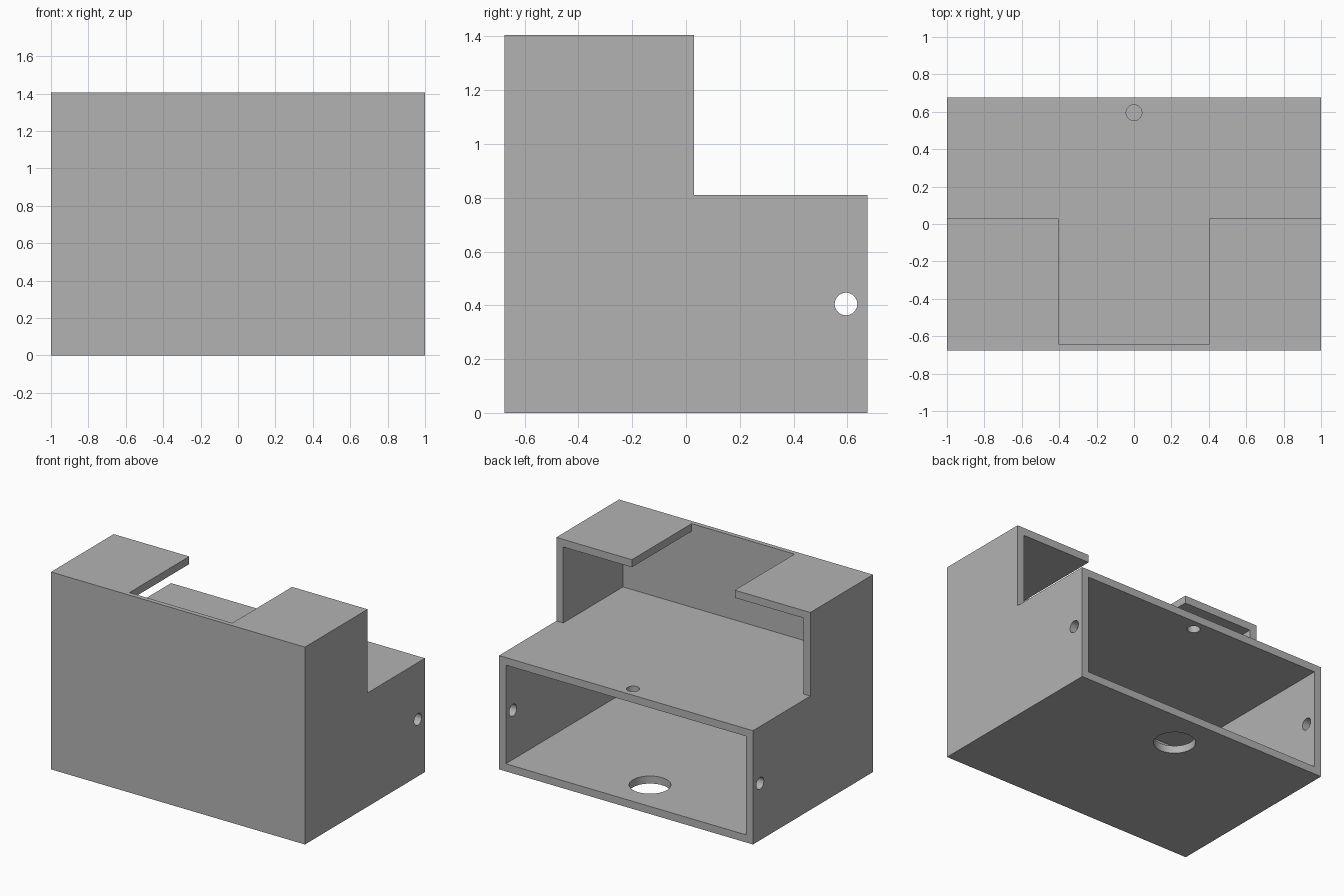
import bpy
import bmesh
import math
from mathutils import Matrix, Vector

if "Cube" in bpy.data.objects:
    bpy.data.objects.remove(bpy.data.objects["Cube"], do_unlink=True)

# Main sizes
HALF_X, HALF_Y, HEIGHT = 1.0, 0.675, 1.405
WALL, FRONT_WALL = 0.054, 0.033
DECK, STEP_Y = 0.81, 0.03
INNER_X = HALF_X - WALL
INNER_FRONT = FRONT_WALL - HALF_Y
SLOT_X = 0.405
OVER = 0.2  # how far cutters run past the surface

grey = bpy.data.materials.new("plain_grey")
grey.use_nodes = True
grey.diffuse_color = (0.45, 0.45, 0.45, 1)
grey.node_tree.nodes["Principled BSDF"].inputs["Base Color"].default_value = grey.diffuse_color


def add_object(name, bm):
    bmesh.ops.recalc_face_normals(bm, faces=bm.faces)
    mesh = bpy.data.meshes.new(name)
    bm.to_mesh(mesh)
    bm.free()
    mesh.materials.append(grey)
    obj = bpy.data.objects.new(name, mesh)
    bpy.context.collection.objects.link(obj)
    return obj


def extrude_profile(name, profile, half_width):
    """Extrude a (y, z) outline across x, centred."""
    bm = bmesh.new()
    face = bm.faces.new([bm.verts.new((-half_width, y, z)) for y, z in profile])
    side = bmesh.ops.extrude_face_region(bm, geom=[face])["geom"]
    moved = [v for v in side if isinstance(v, bmesh.types.BMVert)]
    bmesh.ops.translate(bm, verts=moved, vec=(2 * half_width, 0, 0))
    return add_object(name, bm)


def block(name, half_width, y0, y1, z0, z1):
    return extrude_profile(name, [(y0, z0), (y1, z0), (y1, z1), (y0, z1)], half_width)


def drill(name, centre, radius, depth, axis):
    bm = bmesh.new()
    turn = Vector((0, 0, 1)).rotation_difference(Vector(axis)).to_matrix().to_4x4()
    bmesh.ops.create_cone(bm, cap_ends=True, segments=48, radius1=radius, radius2=radius,
                          depth=depth, matrix=Matrix.Translation(centre) @ turn)
    return add_object(name, bm)


# Stepped outer body
body = extrude_profile("housing", [
    (-HALF_Y, 0), (HALF_Y, 0), (HALF_Y, DECK),
    (STEP_Y, DECK), (STEP_Y, HEIGHT), (-HALF_Y, HEIGHT)], HALF_X)

# Cavities open to the back, the roof slot, and the round holes
cutters = [
    block("lower_cavity", INNER_X, INNER_FRONT, HALF_Y + OVER, WALL, DECK - WALL),
    block("upper_cavity", INNER_X, INNER_FRONT, STEP_Y + OVER, DECK, HEIGHT - WALL),
    block("roof_slot", SLOT_X, INNER_FRONT, STEP_Y + OVER, HEIGHT - 2 * WALL, HEIGHT + OVER),
    drill("floor_hole", (0, 0.405, 0), 0.135, OVER, (0, 0, 1)),
    drill("deck_hole", (0, 0.595, DECK), 0.042, OVER, (0, 0, 1)),
    drill("side_holes", (0, 0.595, 0.405), 0.042, 2 * HALF_X + OVER, (1, 0, 0)),
]

bpy.ops.object.select_all(action="DESELECT")
body.select_set(True)
bpy.context.view_layer.objects.active = body
for cutter in cutters:
    cutter.hide_render = True
    mod = body.modifiers.new(cutter.name, "BOOLEAN")
    mod.operation = "DIFFERENCE"
    mod.solver = "EXACT"
    mod.object = cutter
    bpy.ops.object.modifier_apply(modifier=mod.name)
    bpy.data.objects.remove(cutter, do_unlink=True)

# Smooth hole walls, crisp panel edges
bpy.ops.object.shade_smooth_by_angle(angle=math.radians(30))
